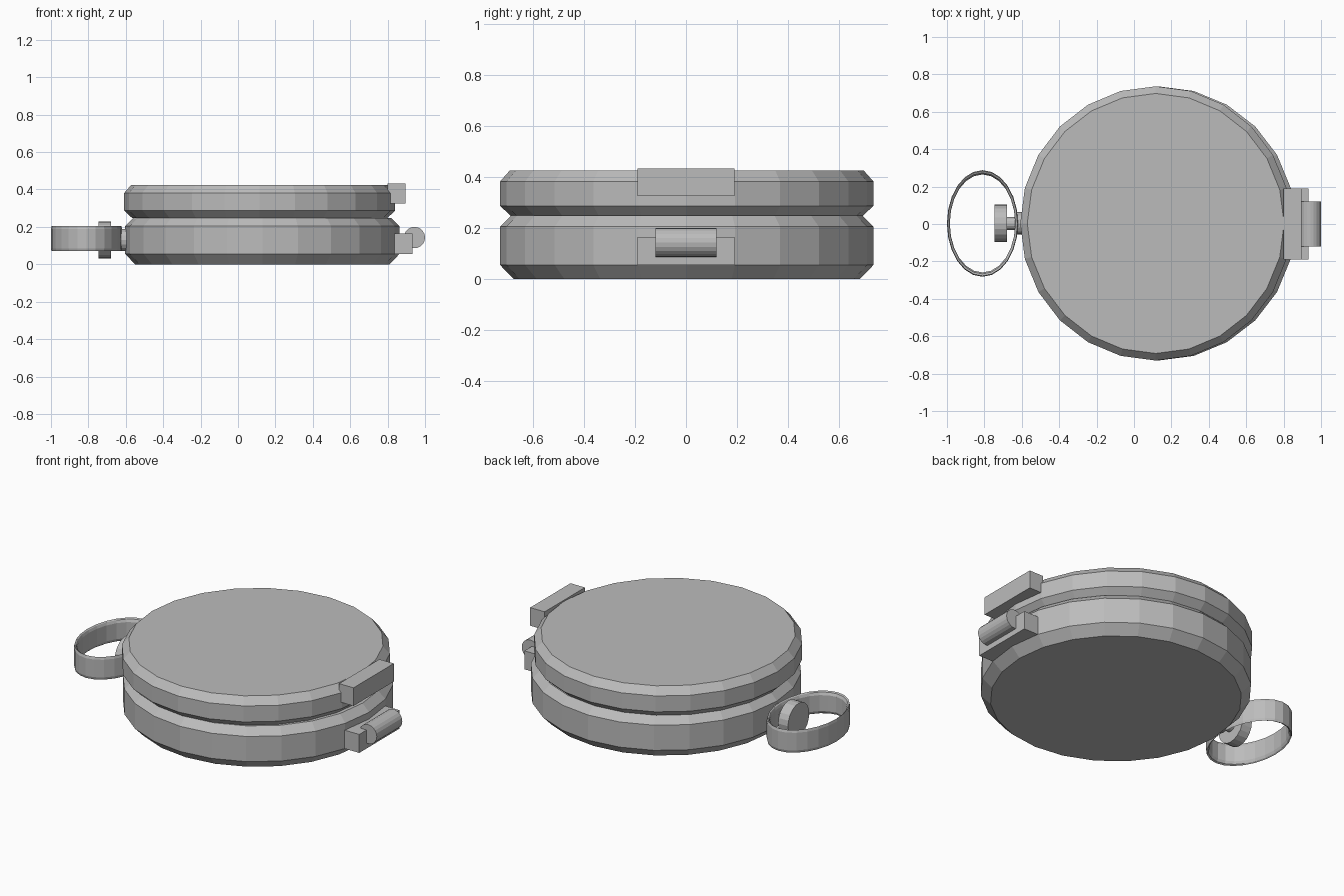
import bpy, bmesh, math
from mathutils import Matrix, Vector

if "Cube" in bpy.data.objects:
    bpy.data.objects.remove(bpy.data.objects["Cube"])

grey = bpy.data.materials.new("warm_grey")
grey.diffuse_color = (0.5, 0.5, 0.5, 1)
grey.use_nodes = True
grey.node_tree.nodes["Principled BSDF"].inputs["Base Color"].default_value = grey.diffuse_color


def finish(name, bm):
    bmesh.ops.recalc_face_normals(bm, faces=bm.faces)
    mesh = bpy.data.meshes.new(name)
    bm.to_mesh(mesh)
    bm.free()
    mesh.materials.append(grey)
    obj = bpy.data.objects.new(name, mesh)
    bpy.context.collection.objects.link(obj)
    return obj


def lathe(name, profile, centre, sides, scale=(1, 1), axis="Z", closed=False):
    """Stack rings of (radius, height); cap the ends, or close the loop."""
    bm = bmesh.new()
    rings = []
    for r, h in profile:
        rings.append([bm.verts.new((r * scale[0] * math.cos(2 * math.pi * i / sides),
                                    r * scale[1] * math.sin(2 * math.pi * i / sides), h))
                      for i in range(sides)])
    pairs = list(zip(rings, rings[1:]))
    if closed:
        pairs.append((rings[-1], rings[0]))
    else:
        bm.faces.new(rings[0])
        bm.faces.new(rings[-1])
    for a, b in pairs:
        for i in range(sides):
            j = (i + 1) % sides
            bm.faces.new((a[i], a[j], b[j], b[i]))
    turn = {"Z": Matrix.Identity(4),
            "X": Matrix.Rotation(math.pi / 2, 4, "Y"),
            "Y": Matrix.Rotation(-math.pi / 2, 4, "X")}[axis]
    bm.transform(Matrix.Translation(Vector(centre)) @ turn)
    return finish(name, bm)


def box(name, lo, hi):
    bm = bmesh.new()
    bmesh.ops.create_cube(bm, size=1)
    for v in bm.verts:
        v.co = [lo[k] + (v.co[k] + 0.5) * (hi[k] - lo[k]) for k in range(3)]
    return finish(name, bm)


# Round case: base and lid, each bevelled top and bottom
lathe("case_base", [(0.68, 0), (0.733, 0.055), (0.733, 0.205), (0.69, 0.248)],
      (0.13, 0.003, 0), 24)
lathe("case_lid", [(0.69, 0.247), (0.733, 0.287), (0.733, 0.382), (0.695, 0.425)],
      (0.116, 0.003, 0), 24, scale=(0.988, 1))

# Hinge on the right: two blocks and a pin
box("hinge_block_lower", (0.80, -0.19, 0.055), (0.933, 0.19, 0.165))
box("hinge_block_upper", (0.80, -0.19, 0.325), (0.895, 0.19, 0.433))
lathe("hinge_pin", [(0.057, -0.12), (0.057, 0.12)], (0.943, 0, 0.143), 20, axis="Y")

# Winding knob on the left: collar, stem and disc
lathe("knob_collar", [(0.06, -0.63), (0.06, -0.55)], (0, 0.003, 0.13), 16, axis="X")
lathe("knob_stem", [(0.035, -0.69), (0.035, -0.62)], (0, 0.003, 0.13), 16, axis="X")
lathe("knob_disc", [(0.1, -0.745), (0.1, -0.68)], (0, 0.003, 0.13), 20, axis="X")

# Oval carrying ring with softened rims
lathe("carrying_ring",
      [(0.27, 0.075), (0.28, 0.07), (0.285, 0.085), (0.285, 0.19),
       (0.28, 0.205), (0.27, 0.2), (0.262, 0.185), (0.262, 0.09)],
      (-0.81, 0.003, 0), 24, scale=(0.667, 1), closed=True)
